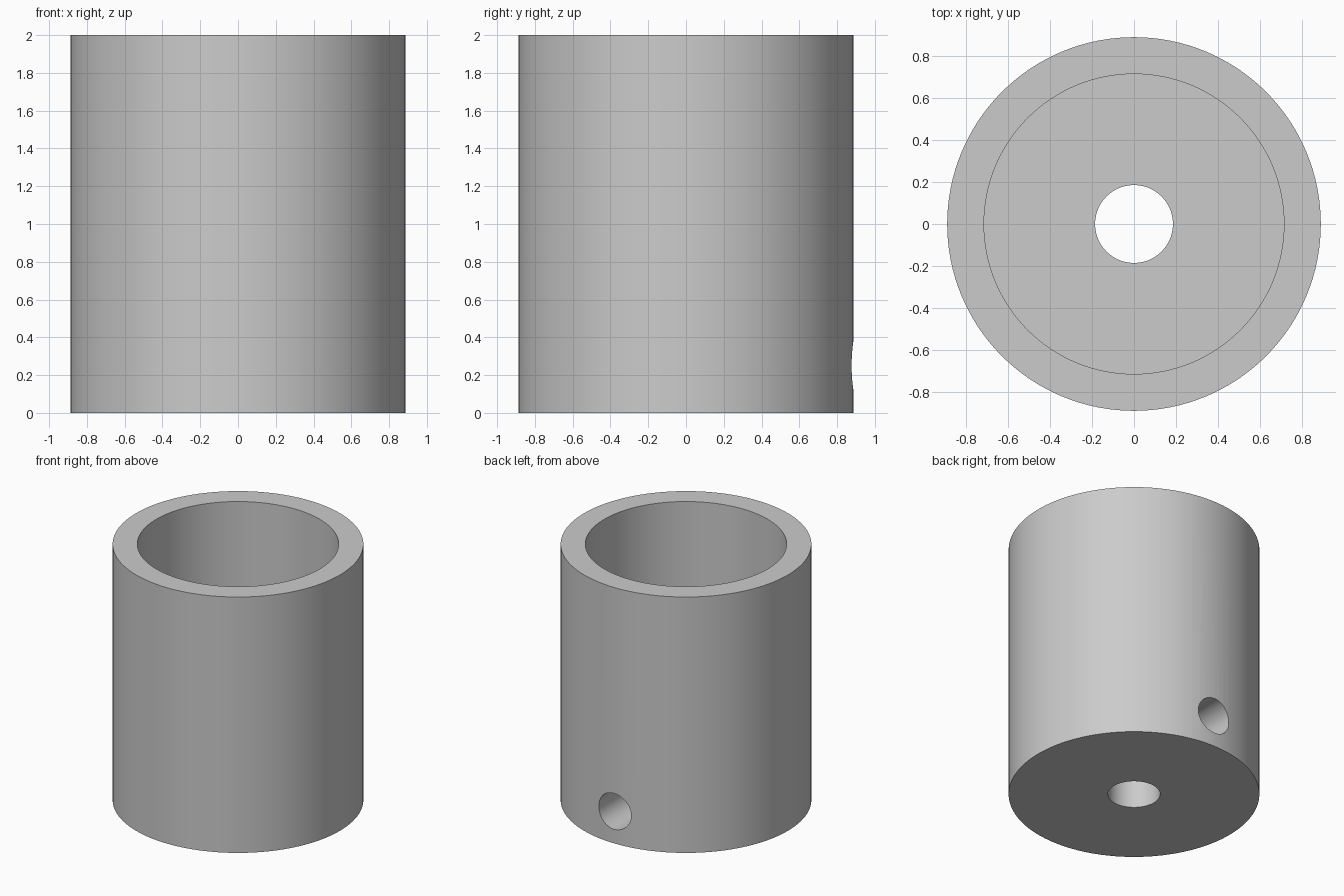
import bpy
import bmesh
from math import radians
from mathutils import Matrix, Vector

cube = bpy.data.objects.get("Cube")
if cube:
    bpy.data.objects.remove(cube, do_unlink=True)

HEIGHT = 2.0
OUTER, INNER, BORE = 0.888, 0.713, 0.185
FLOOR = 0.5
SIDES = 128

grey = bpy.data.materials.new("light_grey")
grey.use_nodes = True
grey.diffuse_color = (0.6, 0.6, 0.6, 1)
grey.node_tree.nodes["Principled BSDF"].inputs["Base Color"].default_value = (0.6, 0.6, 0.6, 1)


def add_object(name, bm):
    bmesh.ops.recalc_face_normals(bm, faces=bm.faces)
    mesh = bpy.data.meshes.new(name)
    bm.to_mesh(mesh)
    bm.free()
    mesh.materials.append(grey)
    obj = bpy.data.objects.new(name, mesh)
    bpy.context.collection.objects.link(obj)
    return obj


# Cup body: closed wall section revolved about z, with a bore in the thick floor
section = [(BORE, 0), (OUTER, 0), (OUTER, HEIGHT),
           (INNER, HEIGHT), (INNER, FLOOR), (BORE, FLOOR)]
bm = bmesh.new()
points = [bm.verts.new((r, 0, z)) for r, z in section]
edges = [bm.edges.new((a, b)) for a, b in zip(points, points[1:] + points[:1])]
bmesh.ops.spin(bm, geom=points + edges, cent=(0, 0, 0), axis=(0, 0, 1),
               angle=radians(360), steps=SIDES, use_merge=True)
bmesh.ops.remove_doubles(bm, verts=bm.verts, dist=1e-5)
body = add_object("cup_body", bm)

# Screw hole: runs from the back surface into the floor bore
bm = bmesh.new()
bmesh.ops.create_cone(bm, cap_ends=True, segments=64, radius1=0.14, radius2=0.14, depth=1.0,
                      matrix=Matrix.Translation(Vector((0, 0.55, 0.25)))
                      @ Matrix.Rotation(radians(90), 4, 'X'))
cutter = add_object("screw_hole_cutter", bm)
cutter.hide_render = True

cut = body.modifiers.new("screw_hole", 'BOOLEAN')
cut.operation = 'DIFFERENCE'
cut.solver = 'EXACT'
cut.object = cutter

bpy.ops.object.select_all(action='DESELECT')
body.select_set(True)
bpy.context.view_layer.objects.active = body
bpy.ops.object.modifier_apply(modifier=cut.name)
bpy.data.objects.remove(cutter, do_unlink=True)
bpy.ops.object.shade_smooth_by_angle(angle=radians(30))
